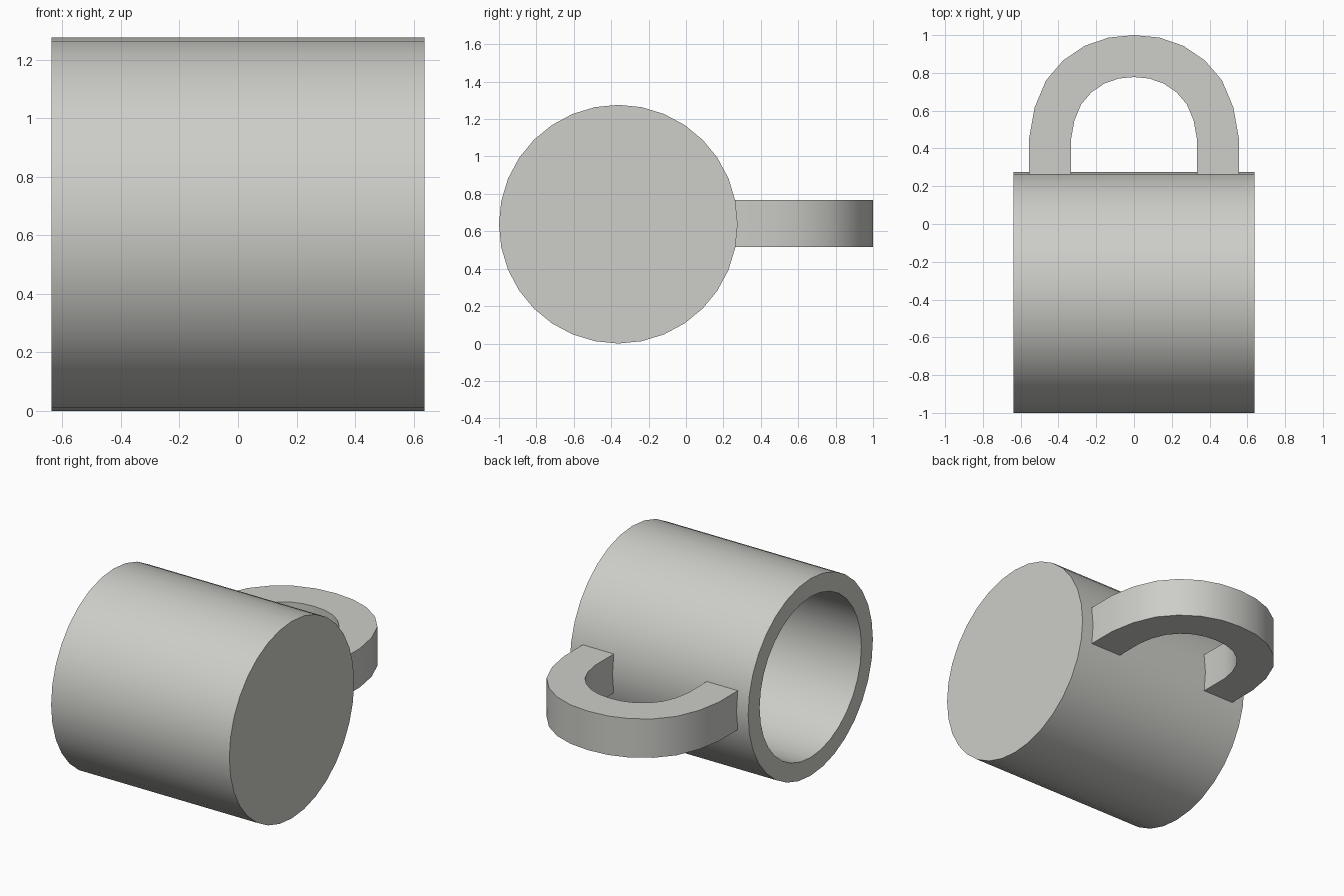
import bpy, bmesh, math

if "Cube" in bpy.data.objects:
    bpy.data.objects.remove(bpy.data.objects["Cube"])

clay = bpy.data.materials.new("warm light grey")
clay.diffuse_color = (0.61, 0.61, 0.58, 1)
clay.use_nodes = True
clay.node_tree.nodes["Principled BSDF"].inputs["Base Color"].default_value = clay.diffuse_color


def finish(name, bm):
    bmesh.ops.recalc_face_normals(bm, faces=bm.faces)
    mesh = bpy.data.meshes.new(name)
    bm.to_mesh(mesh)
    bm.free()
    mesh.materials.append(clay)
    ob = bpy.data.objects.new(name, mesh)
    bpy.context.collection.objects.link(ob)
    bpy.ops.object.select_all(action='DESELECT')
    ob.select_set(True)
    bpy.context.view_layer.objects.active = ob
    bpy.ops.object.shade_smooth_by_angle(angle=math.radians(35))


# Mug body lying on its side: base at +x, open mouth at -x
SIDES, CY, CZ = 32, -0.362, 0.638
HALF, OUTER, INNER, FLOOR = 0.638, 0.638, 0.52, 0.52
bm = bmesh.new()
rings = []
for x, r in ((HALF, OUTER), (-HALF, OUTER), (-HALF, INNER), (FLOOR, INNER)):
    rings.append([bm.verts.new((x, CY + r * math.sin(math.tau * i / SIDES),
                                CZ + r * math.cos(math.tau * i / SIDES)))
                  for i in range(SIDES)])
for a, b in zip(rings, rings[1:]):
    for i in range(SIDES):
        j = (i + 1) % SIDES
        bm.faces.new((a[i], a[j], b[j], b[i]))
bm.faces.new(rings[0])     # base
bm.faces.new(rings[-1])    # inside floor
finish("mug_body", bm)

# Handle: flat arch with legs sunk slightly into the wall
ARC_Y, LEG_Y, Z0, Z1 = 0.445, 0.21, 0.515, 0.767
half = [(0.555, LEG_Y), (0.555, 0.455), (0.526, 0.617), (0.466, 0.76),
        (0.376, 0.865), (0.262, 0.943), (0.134, 0.987)]
outer = half + [(0, 1.0)] + [(-x, y) for x, y in reversed(half)]
inner = [(x * 0.6, y if y == LEG_Y else ARC_Y + (y - ARC_Y) * 0.6) for x, y in outer]
bm = bmesh.new()
sections = [[bm.verts.new((*p, z)) for p, z in ((o, Z0), (o, Z1), (i, Z1), (i, Z0))]
            for o, i in zip(outer, inner)]
for a, b in zip(sections, sections[1:]):
    for k in range(4):
        n = (k + 1) % 4
        bm.faces.new((a[k], a[n], b[n], b[k]))
bm.faces.new(sections[0])
bm.faces.new(sections[-1])
finish("handle", bm)
